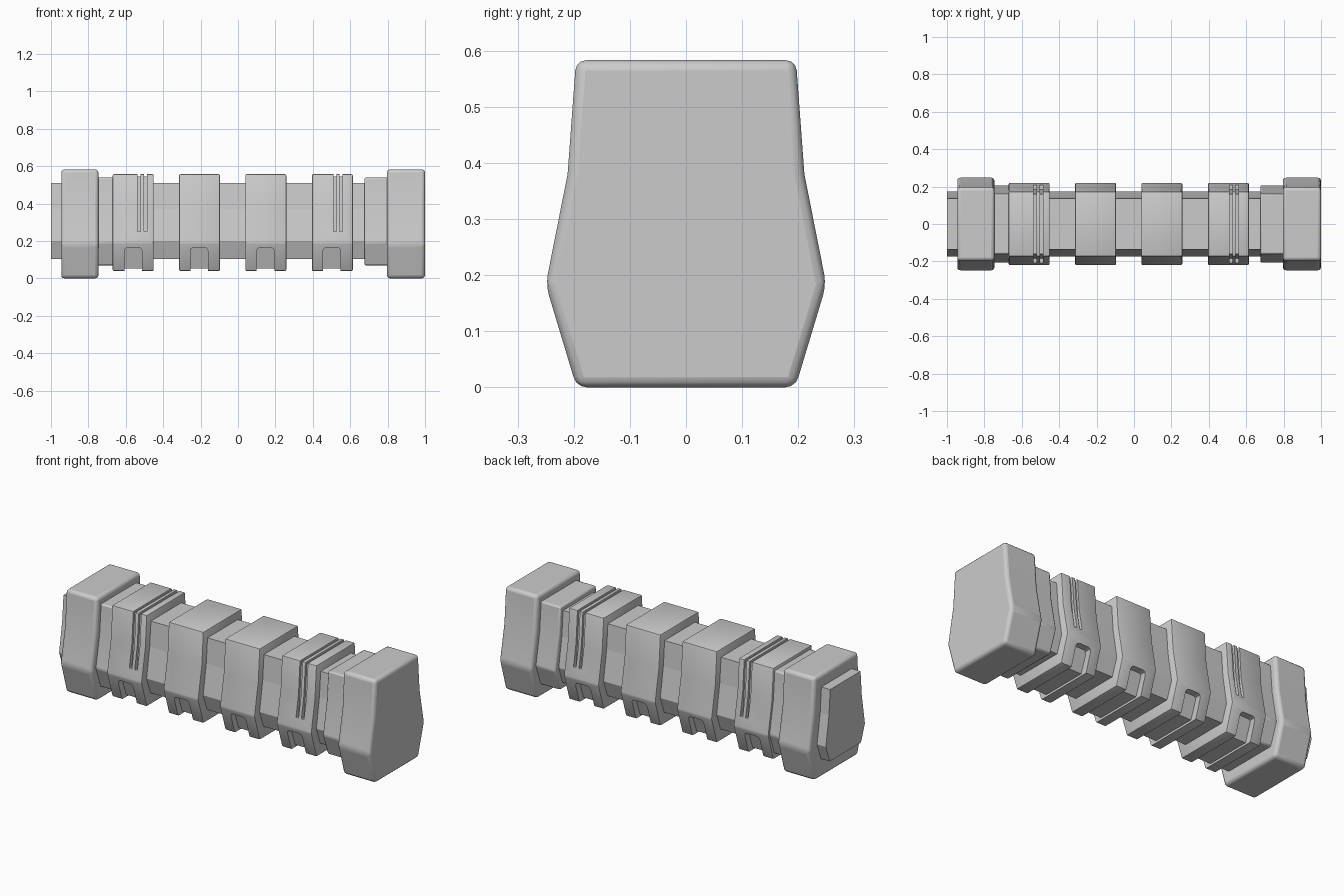
import bpy, bmesh, math

if "Cube" in bpy.data.objects:
    bpy.data.objects.remove(bpy.data.objects["Cube"])


def make_prism(name, outline, a, b, axis='X', bm=None):
    # Extrude a closed 2D outline along x (outline is y,z) or y (outline is x,z)
    bm = bm or bmesh.new()
    place = (lambda u, v, w: (w, u, v)) if axis == 'X' else (lambda u, v, w: (u, w, v))
    r0 = [bm.verts.new(place(u, v, a)) for u, v in outline]
    r1 = [bm.verts.new(place(u, v, b)) for u, v in outline]
    n = len(outline)
    bm.faces.new(r0)
    bm.faces.new(r1[::-1])
    for i in range(n):
        j = (i + 1) % n
        bm.faces.new((r0[j], r0[i], r1[i], r1[j]))
    bmesh.ops.recalc_face_normals(bm, faces=bm.faces)
    return bm


def to_object(name, bm):
    me = bpy.data.meshes.new(name)
    bm.to_mesh(me)
    bm.free()
    ob = bpy.data.objects.new(name, me)
    bpy.context.collection.objects.link(ob)
    return ob


def mirrored(half):
    # Complete a symmetric cross-section from its right-hand side
    return half + [(-y, z) for y, z in reversed(half)]


def smooth(ob):
    bpy.ops.object.select_all(action='DESELECT')
    ob.select_set(True)
    bpy.context.view_layer.objects.active = ob
    bpy.ops.object.shade_smooth_by_angle(angle=math.radians(25))


def section(name, half, x0, x1, bevel=0.0, segments=3):
    ob = to_object(name, make_prism(name, mirrored(half), x0, x1))
    if bevel:
        m = ob.modifiers.new("bevel", 'BEVEL')
        m.width = bevel
        m.segments = segments
        m.limit_method = 'ANGLE'
        m.angle_limit = math.radians(13)
        m.use_clamp_overlap = True
    return ob


# Half cross-sections, bottom to top
CAP = [(0.195, 0.0), (0.25, 0.183), (0.211, 0.38), (0.196, 0.583)]
BAND = [(0.172, 0.04), (0.22, 0.19), (0.186, 0.375), (0.173, 0.557)]
BAND_CORE = [(0.135, 0.052), (0.188, 0.2), (0.173, 0.375), (0.16, 0.546)]
COLLAR = [(0.163, 0.07), (0.208, 0.192), (0.174, 0.375), (0.161, 0.539)]
CORE = [(0.14, 0.105), (0.175, 0.2), (0.147, 0.37), (0.136, 0.511)]

# Central bar running the full length
section("central_bar", CORE, -1.0, 0.9)

# End caps
for name, x0, x1 in (("left_cap", -0.945, -0.746), ("right_cap", 0.796, 1.0)):
    smooth(section(name, CAP, x0, x1, 0.018))

# Collars beside the caps
smooth(section("left_collar", COLLAR, -0.76, -0.66, 0.008, 2))
smooth(section("right_collar", COLLAR, 0.676, 0.81, 0.008, 2))

# Raised bands: left edge, notch centre, optional slot centre
bands = [(-0.67, -0.56, -0.511), (-0.315, -0.208, None),
         (0.039, 0.147, None), (0.395, 0.501, 0.535)]
for i, (x0, nx, sx) in enumerate(bands, 1):
    band = section(f"band_{i}", BAND, x0, x0 + 0.219, 0.007, 2)
    section(f"band_{i}_recess_floor", BAND_CORE, x0 + 0.015, x0 + 0.204)

    # Arched notch at the bottom of both sides
    w, c = 0.047, 0.018
    arch = [(nx - w, -0.1), (nx + w, -0.1), (nx + w, 0.165 - c), (nx + w - 0.005, 0.165 - 0.005),
            (nx + w - c, 0.165), (nx - w + c, 0.165), (nx - w + 0.005, 0.165 - 0.005),
            (nx - w, 0.165 - c)]
    bm = make_prism("cutter", arch, -0.4, 0.4, 'Y')

    # Twin slots that leave a thin rib between them
    if sx is not None:
        for s in (-1, 1):
            m = sx + s * 0.017
            box = [(m - 0.008, 0.25), (m + 0.008, 0.25), (m + 0.008, 0.7), (m - 0.008, 0.7)]
            make_prism("cutter", box, -0.4, 0.4, 'Y', bm)
    cutter = to_object("band_cutter", bm)
    cutter.hide_render = True
    mod = band.modifiers.new("cut", 'BOOLEAN')
    mod.operation = 'DIFFERENCE'
    mod.solver = 'EXACT'
    mod.object = cutter
    bpy.context.view_layer.objects.active = band
    for m in list(band.modifiers):
        bpy.ops.object.modifier_apply(modifier=m.name)
    bpy.data.objects.remove(cutter)
    smooth(band)
